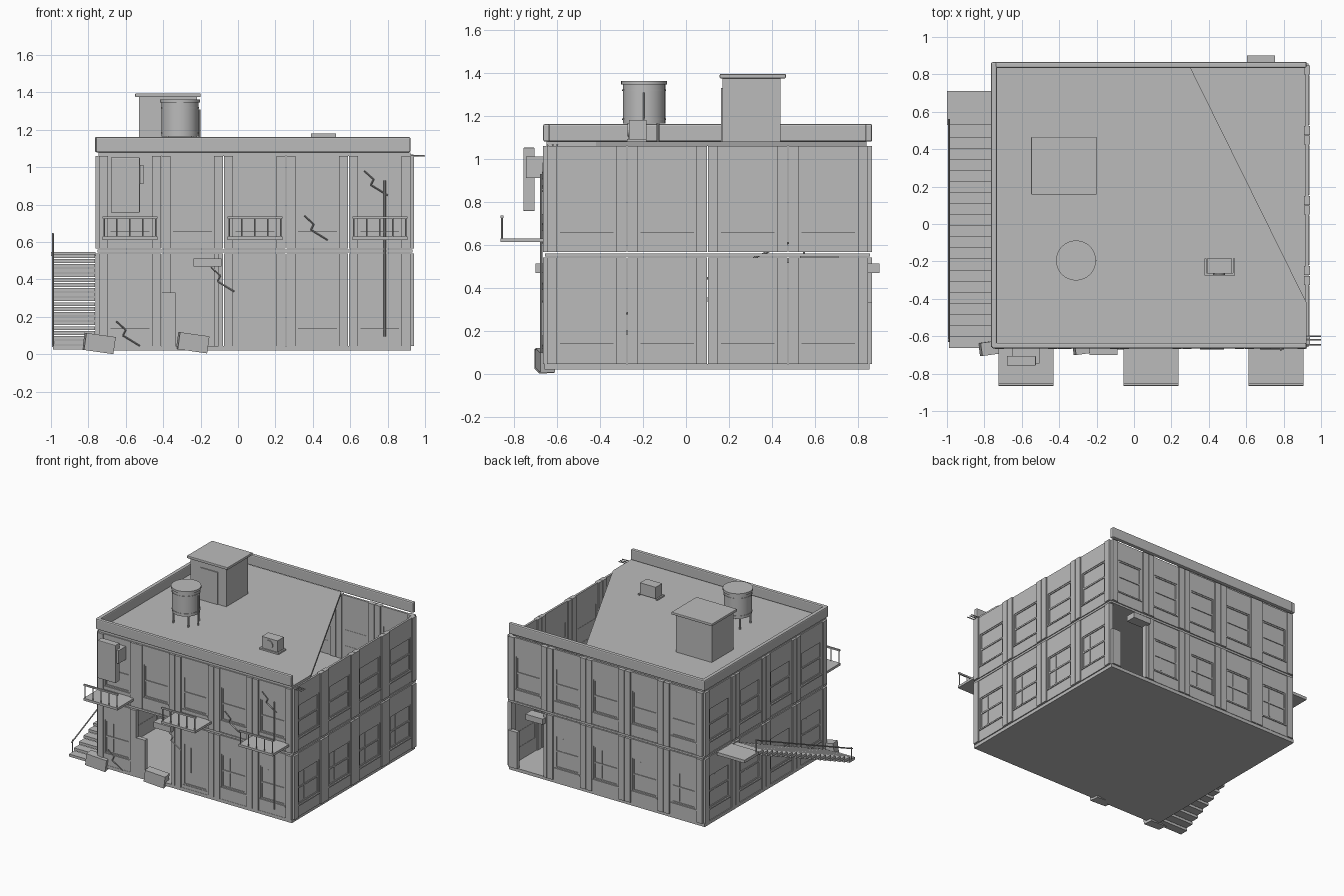
import bpy, bmesh, math
from mathutils import Matrix, Vector

if "Cube" in bpy.data.objects:
    bpy.data.objects.remove(bpy.data.objects["Cube"], do_unlink=True)

concrete = bpy.data.materials.new("concrete_grey")
concrete.use_nodes = True
concrete.diffuse_color = (0.5, 0.5, 0.5, 1)
concrete.node_tree.nodes["Principled BSDF"].inputs["Base Color"].default_value = (0.5, 0.5, 0.5, 1)


class Part:
    """Collects simple solids into one named object."""
    def __init__(self, name, matrix=None):
        self.name, self.bm = name, bmesh.new()
        self.m = matrix or Matrix()

    def box(self, x, y, z, turn=None):
        """Box from three (low, high) ranges, optionally turned about its centre."""
        mid = Vector([(a + b) / 2 for a, b in (x, y, z)])
        size = [b - a for a, b in (x, y, z)]
        mat = self.m @ Matrix.Translation(mid) @ (turn or Matrix()) @ Matrix.Diagonal((*size, 1))
        bmesh.ops.create_cube(self.bm, size=1, matrix=mat)

    def rod(self, a, b, r, sides=8):
        """Cylinder between two points."""
        a, b = Vector(a), Vector(b)
        d = b - a
        mat = self.m @ Matrix.Translation((a + b) / 2) @ d.to_track_quat('Z', 'Y').to_matrix().to_4x4()
        bmesh.ops.create_cone(self.bm, cap_ends=True, segments=sides, radius1=r, radius2=r,
                              depth=d.length, matrix=mat)

    def prism(self, points, low, high):
        """Upright prism over a plan outline."""
        face = self.bm.faces.new([self.bm.verts.new((x, y, low)) for x, y in points])
        new = bmesh.ops.extrude_face_region(self.bm, geom=[face])["geom"]
        verts = [v for v in new if isinstance(v, bmesh.types.BMVert)]
        bmesh.ops.translate(self.bm, verts=verts, vec=(0, 0, high - low))

    def done(self, bevel=0, smooth=False):
        bmesh.ops.recalc_face_normals(self.bm, faces=self.bm.faces[:])
        mesh = bpy.data.meshes.new(self.name)
        self.bm.to_mesh(mesh)
        self.bm.free()
        mesh.materials.append(concrete)
        ob = bpy.data.objects.new(self.name, mesh)
        bpy.context.collection.objects.link(ob)
        if bevel:
            mod = ob.modifiers.new("soft_edges", 'BEVEL')
            mod.width, mod.segments = bevel, 2
        if smooth:
            bpy.context.view_layer.objects.active = ob
            ob.select_set(True)
            bpy.ops.object.shade_smooth_by_angle(angle=math.radians(35))
            ob.select_set(False)
        return ob


# Building outline (wall centre lines) and storeys
X0, X1, Y0, Y1 = -0.745, 0.925, -0.65, 0.85
BAY = (X1 - X0) / 5
FLOORS = [(0.045, 0.54), (0.565, 1.06)]


def bay(part, c, w, z0, z1, kind):
    """One wall bay in local space, outside towards -y."""
    l, r = c - w / 2 + 0.002, c + w / 2 - 0.002
    thick, pil = (-0.008, 0.008), (-0.017, 0.017)
    if kind == "broken":
        part.box((l, l + 0.075), pil, (z0, 0.33))
        part.box((r - 0.025, r), pil, (z0, z1))
        part.box((c + 0.005, c + 0.155), (-0.05, 0.03), (0.468, 0.512))
        return
    for a, b in ((l, l + 0.048), (r - 0.048, r)):
        part.box((a, b), pil, (z0, z1))
    hw = w / 2 - 0.063
    bottom = z0 + (0.025 if kind == "door" else 0.094)
    top = z0 + 0.35
    wl, wr = c - hw, c + hw
    for a, b in ((l + 0.048, wl), (wr, r - 0.048)):
        part.box((a, b), thick, (z0, z1))
    part.box((wl, wr), thick, (z0, bottom))
    part.box((wl, wr), thick, (top, z1))
    # pane or door leaf set back in the opening
    part.box((wl, wr), (0.002, 0.006), (bottom, top))
    sash = (-0.004, 0.008)
    for a, b in ((wl, wl + 0.01), (wr - 0.01, wr)):
        part.box((a, b), sash, (bottom, top))
    for z in (bottom, top - 0.01):
        part.box((wl, wr), sash, (z, z + 0.01))
    if kind == "door":
        part.box((c - hw * 0.4, c - hw * 0.35), (-0.006, 0.002), (z0 + 0.13, top - 0.03))
        return
    mid = (bottom + top) / 2
    part.box((wl, wr), sash, (mid - 0.006, mid + 0.006))
    part.box((wl - 0.008, wr + 0.008), (-0.014, 0), (bottom - 0.01, bottom))
    if kind == "cross":
        x = wl + hw * 0.62
        part.box((x - 0.004, x + 0.004), (-0.002, 0.004), (bottom + 0.02, top - 0.02))


def wall(name, origin, turn, count, width, special):
    m = Matrix.Translation((*origin, 0)) @ Matrix.Rotation(math.radians(turn), 4, 'Z')
    for storey, (z0, z1) in zip(("lower", "upper"), FLOORS):
        part = Part(f"{name}_wall_{storey}", m)
        for i in range(count):
            kind = special.get(i, "cross") if storey == "lower" else "plain"
            bay(part, (i + 0.5) * width, width, z0, z1, kind)
        part.done()


wall("front", (X0, Y0), 0, 5, BAY, {1: "broken", 2: "door"})
wall("right", (X1, Y0), 90, 4, 0.375, {})
wall("back", (X1, Y1), 180, 5, BAY, {0: "broken"})
wall("left", (X0, Y1), -90, 4, 0.375, {})

# Floors and the roof with its missing corner
p = Part("ground_slab")
p.box((-0.76, 0.925), (-0.66, 0.855), (0.02, 0.045))
p.done()
p = Part("middle_slab")
p.box((-0.752, 0.932), (-0.657, 0.857), (0.545, 0.56))
p.done()
p = Part("roof_slab")
p.prism([(X0, Y0), (0.922, Y0), (0.922, -0.42), (0.30, 0.84), (X0, 0.84)], 1.06, 1.08)
p.done()

# Parapets on three sides
for name, x, y in (("front", (-0.76, 0.922), (-0.665, -0.635)),
                   ("back", (-0.74, 0.922), (0.835, 0.867)),
                   ("left", (-0.765, -0.733), (-0.66, 0.865))):
    p = Part(name + "_parapet")
    p.box(x, y, (1.08, 1.162))
    p.done(bevel=0.008)

# Roof access shed
p = Part("roof_shed")
p.box((-0.53, -0.22), (0.17, 0.44), (1.08, 1.375))
p.box((-0.44, -0.29), (0.163, 0.17), (1.08, 1.33))
p.done()
p = Part("shed_cap")
p.box((-0.55, -0.2), (0.157, 0.465), (1.375, 1.395))
p.done(bevel=0.004)

# Water tank
tx, ty = -0.31, -0.195
p = Part("water_tank")
p.rod((tx, ty, 1.165), (tx, ty, 1.35), 0.099, 32)
for z, h, r in ((1.345, 0.018, 0.107), (1.315, 0.008, 0.102), (1.18, 0.008, 0.102)):
    p.rod((tx, ty, z), (tx, ty, z + h), r, 32)
for sx in (-1, 1):
    for sy in (-1, 1):
        x, y = tx + sx * 0.065, ty + sy * 0.065
        p.rod((x, y, 1.08), (x, y, 1.17), 0.007)
p.rod((tx + 0.104, ty, 1.08), (tx + 0.104, ty, 1.31), 0.005)
p.done(smooth=True)

# Cooling unit with round fan
p = Part("cooling_unit")
p.box((0.39, 0.525), (-0.265, -0.185), (1.09, 1.18))
for x in (0.376, 0.529):
    p.box((x, x + 0.012), (-0.275, -0.185), (1.08, 1.092))
p.box((0.376, 0.541), (-0.275, -0.262), (1.08, 1.092))
p.rod((0.455, -0.264, 1.135), (0.455, -0.272, 1.135), 0.032, 16)
p.done()

# Balconies with front railings
for name, i in (("left", 0), ("middle", 2), ("right", 4)):
    c = X0 + (i + 0.5) * BAY
    p = Part(name + "_balcony")
    p.box((c - 0.147, c + 0.147), (-0.865, -0.655), (0.612, 0.63))
    for k in range(5):
        x = c + (k - 2) * 0.069
        p.rod((x, -0.857, 0.63), (x, -0.857, 0.73), 0.004)
    p.box((c - 0.147, c + 0.147), (-0.863, -0.851), (0.725, 0.737))
    p.done()

# Hanging sign board and the box behind it
p = Part("sign_board")
p.box((-0.68, -0.525), (-0.757, -0.705), (0.757, 1.052))
p.done(bevel=0.004)
p = Part("sign_bracket_box")
p.box((-0.65, -0.505), (-0.745, -0.655), (0.91, 1.012))
p.done()

# Outside stair, landing and handrail
STEPS, top_y, run, rise = 20, 0.53, 0.0592, 0.0257
p = Part("outside_stair")
for k in range(STEPS):
    y, z = top_y - k * run, 0.535 - k * rise
    p.box((-0.99, -0.765), (y - run - 0.008, y), (z - 0.02, z))
p.done()
p = Part("stair_landing")
p.box((-1.0, -0.762), (top_y, 0.71), (0.525, 0.548))
p.done()
p = Part("stair_handrail")
p.rod((-0.99, 0.56, 0.645), (-0.99, -0.63, 0.125), 0.005)
for y, z in ((0.55, 0.54), (-0.62, 0.04)):
    p.rod((-0.99, y, z), (-0.99, y, z + 0.1), 0.005)
p.done()

# Fallen blocks by the front wall
for name, x, y, z in (("left", -0.743, -0.66, 0.058), ("middle", -0.242, -0.655, 0.062)):
    p = Part(name + "_rubble_block")
    turn = Matrix.Rotation(math.radians(8), 4, 'Y') @ Matrix.Rotation(math.radians(8), 4, 'Z')
    p.box((x - 0.08, x + 0.08), (y - 0.035, y + 0.035), (z - 0.046, z + 0.046), turn)
    p.done()

# Downpipe and loose bars at the broken corner
p = Part("downpipe")
p.rod((0.785, -0.674, 0.095), (0.785, -0.674, 0.93), 0.006)
p.done()
p = Part("bent_bars")
for y in (-0.6, -0.62, -0.645):
    p.rod((0.89, y, 1.065), (1.0, y, 1.06), 0.004)
p.done()

# Zigzag cracks on the front
p = Part("wall_cracks")
zigzag = [(0, 0), (0.05, -0.045), (0.035, -0.075), (0.125, -0.13)]
for cx, cz in ((-0.65, 0.175), (-0.145, 0.465), (0.355, 0.74), (0.675, 0.98)):
    for (ax, az), (bx, bz) in zip(zigzag, zigzag[1:]):
        p.rod((cx + ax, -0.667, cz + az), (cx + bx, -0.667, cz + bz), 0.004, 4)
p.done()
